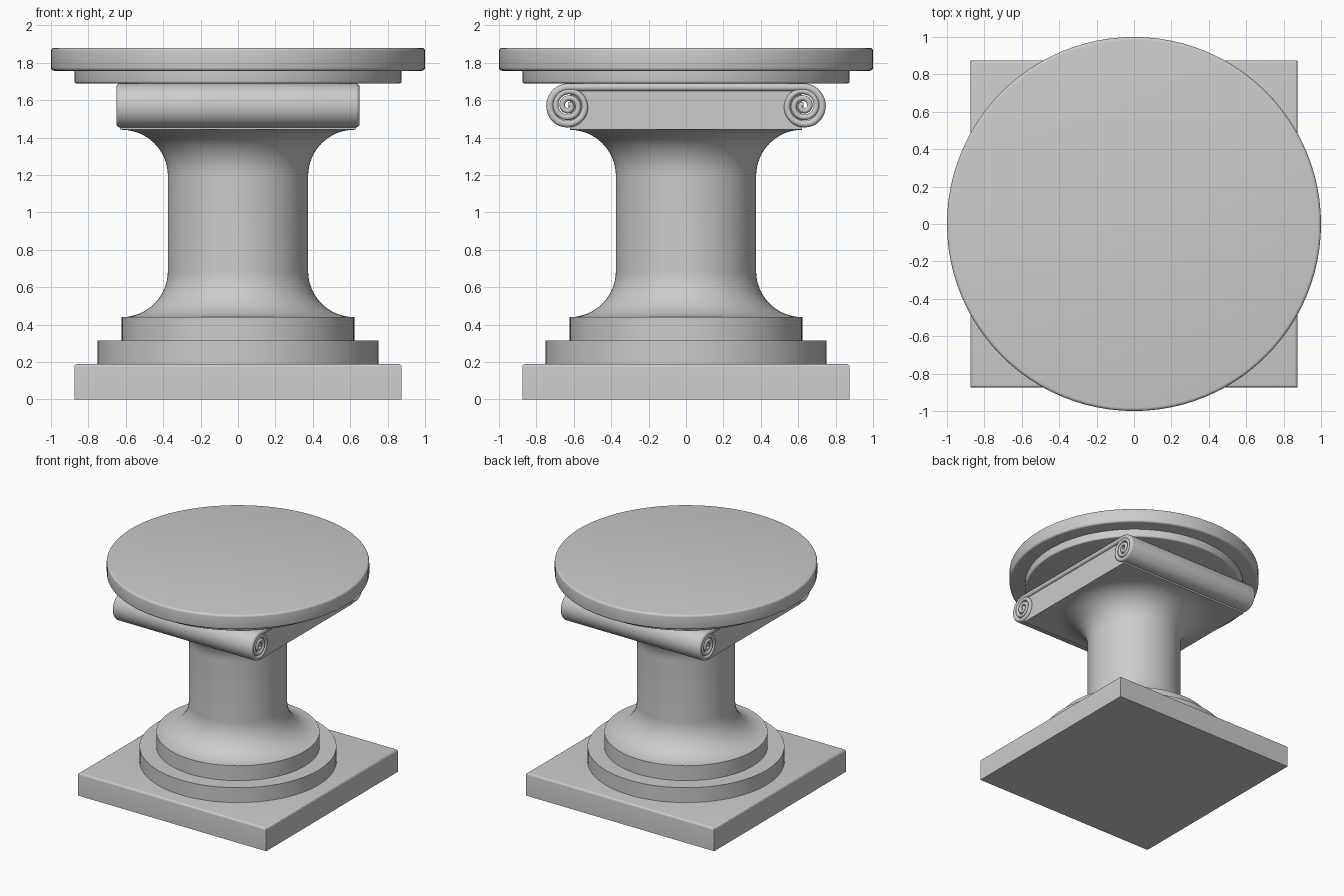
import bpy, bmesh, math
from mathutils import Vector

if "Cube" in bpy.data.objects:
    bpy.data.objects.remove(bpy.data.objects["Cube"])

stone = bpy.data.materials.new("grey stone")
stone.diffuse_color = (0.6, 0.6, 0.6, 1)
stone.use_nodes = True
stone.node_tree.nodes["Principled BSDF"].inputs["Base Color"].default_value = stone.diffuse_color


def finish(name, bm, angle=35):
    bmesh.ops.recalc_face_normals(bm, faces=bm.faces)
    mesh = bpy.data.meshes.new(name)
    bm.to_mesh(mesh)
    bm.free()
    mesh.materials.append(stone)
    obj = bpy.data.objects.new(name, mesh)
    bpy.context.collection.objects.link(obj)
    bpy.context.view_layer.objects.active = obj
    obj.select_set(True)
    bpy.ops.object.shade_smooth_by_angle(angle=math.radians(angle))
    obj.select_set(False)
    return obj


def lathe(name, profile, segments=96):
    """Turn a closed (radius, height) profile about the z axis."""
    bm = bmesh.new()
    rings = []
    for r, z in profile:
        rings.append([bm.verts.new((r * math.cos(a), r * math.sin(a), z))
                      for a in (math.tau * i / segments for i in range(segments))])
    for low, high in zip(rings, rings[1:]):
        for i in range(segments):
            j = (i + 1) % segments
            bm.faces.new((low[i], low[j], high[j], high[i]))
    bm.faces.new(rings[0])
    bm.faces.new(rings[-1])
    return finish(name, bm)


def disc(name, r, z0, z1, low=0.0, high=0.0):
    """Round slab with optional rounded lower and upper rims."""
    def rim(z, b, sign):
        if b == 0:
            return [(r, z)]
        return [(r - b + b * math.sin(a), z - sign * b * (1 - math.cos(a)))
                for a in (math.pi / 2 * i / 4 for i in range(5))]
    return lathe(name, rim(z0, low, -1) + rim(z1, high, 1)[::-1])


def box(name, sx, sy, z0, z1, bevel=0.0):
    """Block with the upper edges rounded."""
    bm = bmesh.new()
    bmesh.ops.create_cube(bm, size=1)
    for v in bm.verts:
        v.co = Vector((v.co.x * sx, v.co.y * sy, z0 + (v.co.z + 0.5) * (z1 - z0)))
    if bevel:
        top = [e for e in bm.edges if all(v.co.z > z1 - 1e-4 for v in e.verts)]
        bmesh.ops.bevel(bm, geom=top, offset=bevel, segments=4, profile=0.5, affect='EDGES')
    return finish(name, bm)


# Stepped base
box("base_plinth", 1.75, 1.75, 0, 0.19, 0.017)
disc("lower_step", 0.75, 0.18, 0.315)
disc("upper_step", 0.622, 0.31, 0.44)

# Shaft flaring in a quarter circle at both ends
shaft_r, flare = 0.375, 0.247
arc = [math.pi / 2 * i / 16 for i in range(17)]
lower = [(shaft_r + flare * (1 - math.sin(a)), 0.44 + flare * (1 - math.cos(a))) for a in arc]
upper = [(r, 1.882 - z) for r, z in reversed(lower)]
lathe("column_shaft", lower + upper)

# Capital core, set slightly back from the scroll ends
box("capital_core", 1.26, 1.24, 1.442, 1.66)

# Scrolled band: a strip across the top, coiling inwards at both ends
centre_y, centre_z, coil_r, turns, half_width = 0.628, 1.569, 0.1, 3.0, 0.65
coil = []
steps = 120
for i in range(steps + 1):
    t = turns * i / steps
    r = coil_r - 0.036 * max(0, t - 0.4)
    a = math.tau * t
    thick = 0.042 - 0.012 * min(1, t)
    # direction points outwards from the coil centre
    d = Vector((0, math.sin(a), math.cos(a)))
    coil.append((Vector((0, centre_y, centre_z)) + d * r, d, thick))
flip = Vector((1, -1, 1))
path = [(p * flip, d * flip, t) for p, d, t in reversed(coil)] + coil

bm = bmesh.new()
rings = []
for p, d, thick in path:
    h = thick / 2
    ring = []
    for side in (1, -1):
        for k in range(9):
            a = math.pi / 2 - math.pi * k / 8
            x = side * (half_width - h + h * math.cos(a))
            ring.append(bm.verts.new(p + Vector((x, 0, 0)) + d * (side * h * math.sin(a))))
    rings.append(ring)
for a, b in zip(rings, rings[1:]):
    for i in range(len(a)):
        j = (i + 1) % len(a)
        bm.faces.new((a[i], a[j], b[j], b[i]))
bm.faces.new(rings[0])
bm.faces.new(rings[-1])
finish("scroll_band", bm, 40)

# Round top
disc("under_slab", 0.875, 1.69, 1.765, low=0.012)
disc("table_top", 1.0, 1.757, 1.88, low=0.017, high=0.017)
